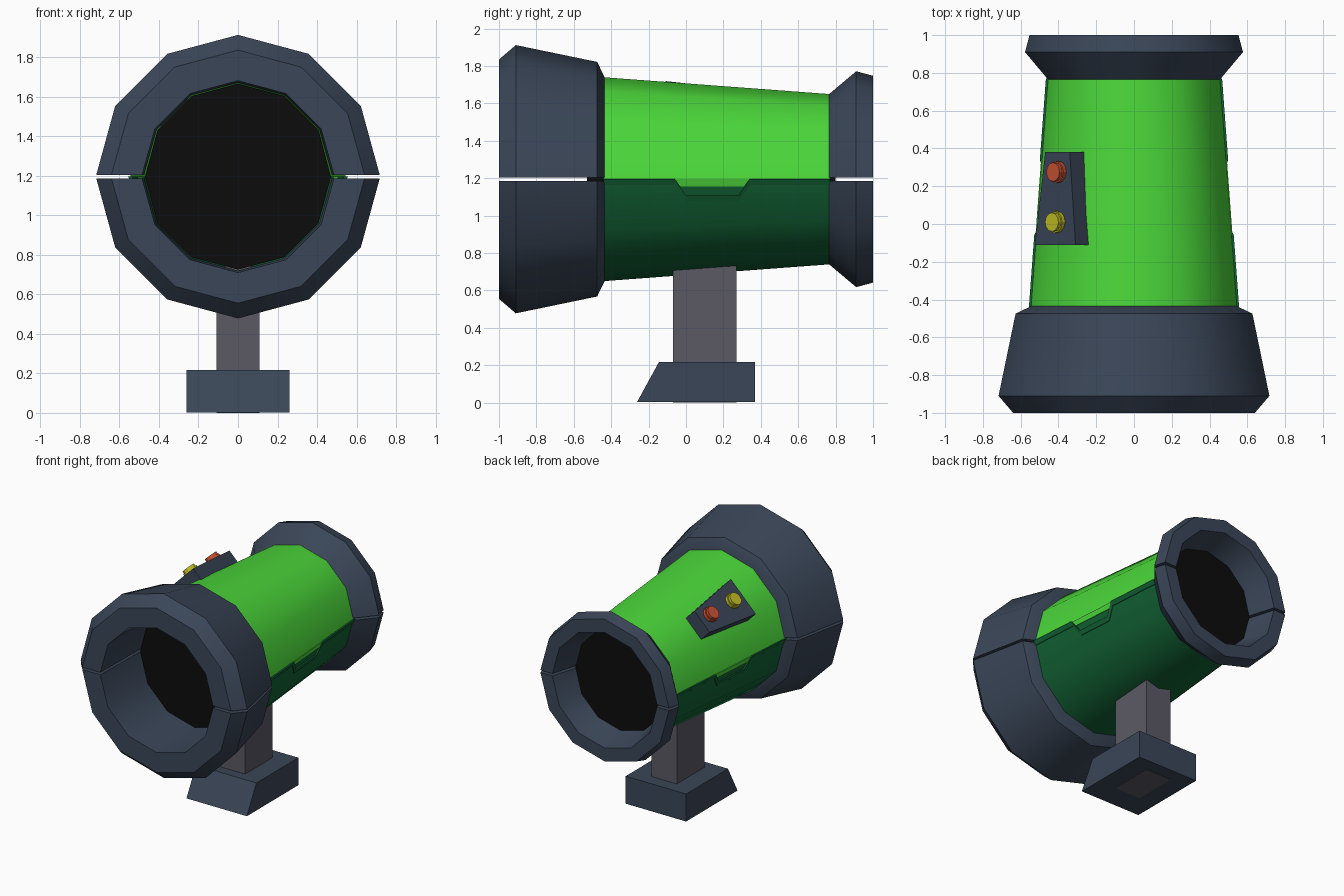
import bpy, bmesh, math
from mathutils import Vector

if "Cube" in bpy.data.objects:
    bpy.data.objects.remove(bpy.data.objects["Cube"])

CZ = 1.195          # height of the barrel axis
SIDES = 12


def mat(name, rgb):
    m = bpy.data.materials.new(name)
    m.diffuse_color = (*rgb, 1)
    m.use_nodes = True
    m.node_tree.nodes["Principled BSDF"].inputs["Base Color"].default_value = m.diffuse_color
    return m


SLATE = mat("slate", (.042, .061, .097))
LIME = mat("bright green", (.07, .68, .042))
FOREST = mat("dark green", (.006, .125, .036))
GREY = mat("warm grey", (.105, .10, .13))
BLACK = mat("black", (.0035, .0035, .0035))
ORANGE = mat("orange", (.60, .085, .034))
YELLOW = mat("yellow", (.56, .53, .018))


def make(name, verts, faces, material, smooth=False):
    me = bpy.data.meshes.new(name)
    me.from_pydata([tuple(v) for v in verts], [], faces)
    bm = bmesh.new()
    bm.from_mesh(me)
    bmesh.ops.recalc_face_normals(bm, faces=bm.faces)
    bm.to_mesh(me)
    bm.free()
    me.materials.append(material)
    ob = bpy.data.objects.new(name, me)
    bpy.context.collection.objects.link(ob)
    if smooth:
        bpy.ops.object.select_all(action='DESELECT')
        ob.select_set(True)
        bpy.context.view_layer.objects.active = ob
        bpy.ops.object.shade_smooth_by_angle(angle=math.radians(32))
    return ob


def half_shell(name, profile, up, material, gap=0.0, closed=True):
    """Revolve a (y, r) profile half way round the barrel axis."""
    n, half = len(profile), SIDES // 2
    verts, faces = [], []
    for k in range(half + 1):
        a = math.pi * k / half
        for y, r in profile:
            z = gap if k in (0, half) else r * math.sin(a)
            verts.append((r * math.cos(a), y, CZ + up * z))
    for k in range(half):
        for i in range(n if closed else n - 1):
            j = (i + 1) % n
            faces.append((k * n + i, k * n + j, (k + 1) * n + j, (k + 1) * n + i))
    if closed:
        faces += [tuple(range(n)), tuple(range(half * n, half * n + n))]
    return make(name, verts, faces, material, True)


def prism(name, ring_a, ring_b, material, smooth=False):
    """Solid between two matching rings of points."""
    n = len(ring_a)
    faces = [tuple(range(n)), tuple(range(n, 2 * n))]
    faces += [(i, (i + 1) % n, n + (i + 1) % n, n + i) for i in range(n)]
    return make(name, list(ring_a) + list(ring_b), faces, material, smooth)


# Barrel: two half bodies, a front ring and a rear flare, split along the sides
front = [(-1, .485), (-1, .64), (-.91, .717), (-.475, .627), (-.435, .545), (-.435, .475)]
rear = [(.765, .455), (.91, .577), (1, .553), (1, .45), (.78, .385)]
body = [(-.44, .545), (.77, .455)]
for label, up, colour in (("upper", 1, LIME), ("lower", -1, FOREST)):
    half_shell(label + "_front_ring", front, up, SLATE, .009)
    half_shell(label + "_rear_flare", rear, up, SLATE, .009)
    half_shell(label + "_body", body, up, colour, closed=False)

# Dark core closing the bore
core = [[(r * math.cos(a), y, CZ + r * math.sin(a))
         for a in (2 * math.pi * k / SIDES for k in range(SIDES))]
        for y, r in ((-.53, .47), (.80, .39))]
prism("bore_core", *core, BLACK)


# Side seam: stepped lip of the lower half and the tab of the upper half
def side_point(s, y, z, off):
    r = .545 - (y + .44) / 1.21 * .09
    return (s * (r - math.tan(math.radians(15)) * abs(z - CZ) + off), y, z)


path = [(-.44, 1.197), (-.06, 1.197), (0, 1.108), (.28, 1.108), (.34, 1.197), (.77, 1.197)]
tab = [(-.058, CZ), (-.03, 1.157), (.31, 1.157), (.338, CZ)]
for side, s in (("right", 1), ("left", -1)):
    verts, faces = [], []
    for y, z in path:
        verts += [side_point(s, y, z, .012), side_point(s, y, z - .032, .005),
                  side_point(s, y, z - .032, -.01), side_point(s, y, z, -.01)]
    for k in range(len(path) - 1):
        for i in range(4):
            j = (i + 1) % 4
            faces.append((4 * k + i, 4 * k + j, 4 * k + 4 + j, 4 * k + 4 + i))
    faces += [(0, 1, 2, 3), tuple(len(verts) - 4 + i for i in range(4))]
    make(side + "_seam_lip", verts, faces, FOREST)
    prism(side + "_seam_tab", [side_point(s, y, z, .005) for y, z in tab],
          [side_point(s, y, z, -.003) for y, z in tab], LIME)

# Control panel on the upper left facet: t runs along the facet, h away from the axis
N, T = Vector((-1, 0, 1)).normalized(), Vector((1, 0, 1)).normalized()


def facet(t, y, h):
    return Vector((0, y, CZ)) + T * t + N * h


def panel_ring(hf, hr):
    return [facet(-.152, -.11, hf), facet(.152, -.11, hf),
            facet(.092, .38, hr), facet(-.092, .38, hr)]


prism("control_panel", panel_ring(.48, .455), panel_ring(.59, .573), SLATE)


def button(name, y, base, material):
    for part, r, lo, hi in (("collar", .058, -.02, .022), ("cap", .05, .02, .042)):
        rings = [[facet(.012 + r * math.cos(a), y + r * math.sin(a), base + h)
                  for a in (math.tau * k / 12 for k in range(12))] for h in (lo, hi)]
        prism(name + "_" + part, *rings, material)


button("orange_button", .275, .577, ORANGE)
button("yellow_button", .01, .586, YELLOW)

# Stand: post and wedge-fronted foot
post = [(-.11, -.07), (.11, -.07), (.11, .27), (-.11, .27)]
prism("stand_post", [(x, y, 0) for x, y in post], [(x, y, .74) for x, y in post], GREY)
foot = [(-.262, .003), (-.145, .217), (.37, .217), (.37, .003)]
prism("stand_foot", [(-.26, y, z) for y, z in foot], [(.26, y, z) for y, z in foot], SLATE)
